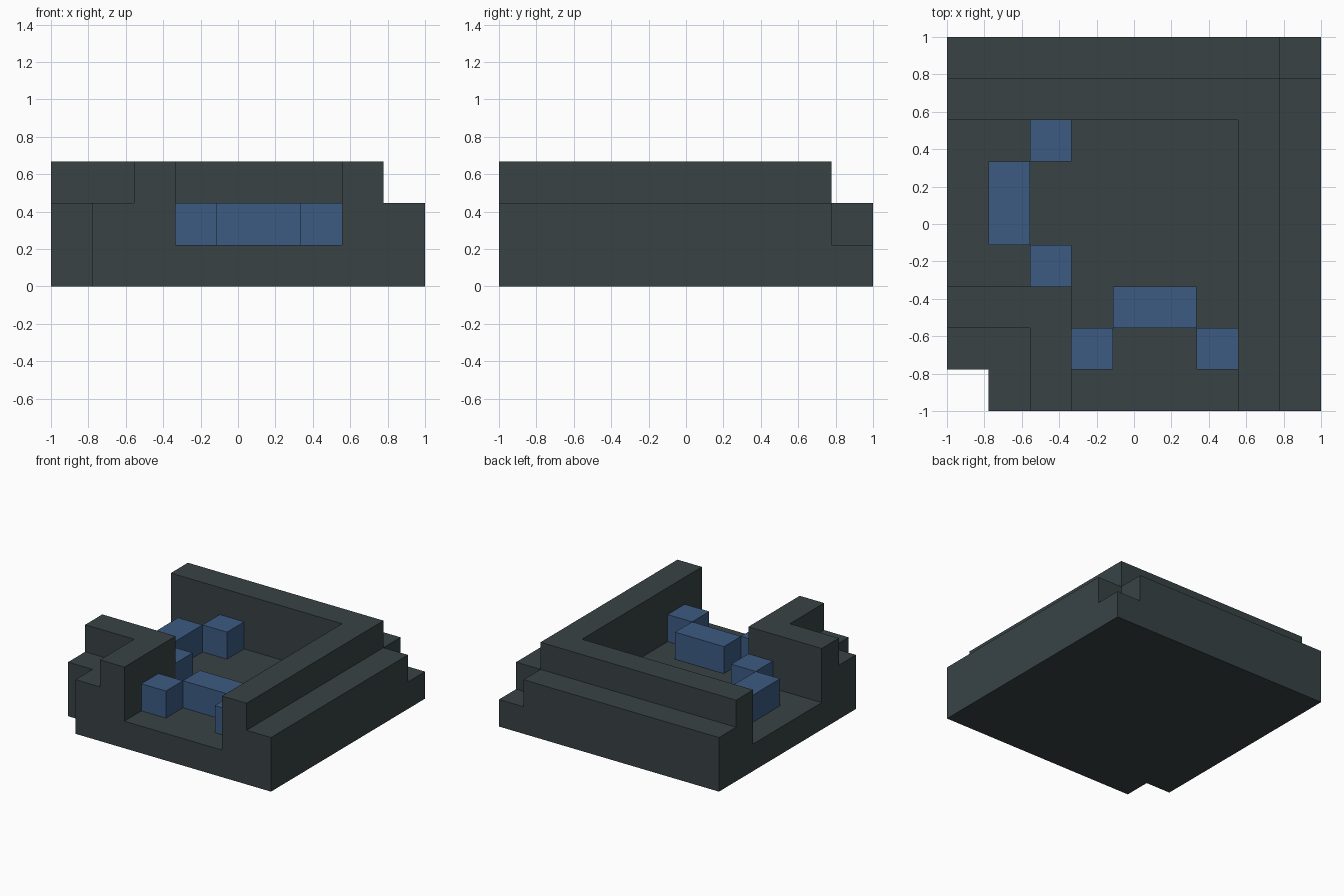
import bpy, bmesh
from math import radians

if "Cube" in bpy.data.objects:
    bpy.data.objects.remove(bpy.data.objects["Cube"])

N = 9                 # cells along each side
S = 2 / N             # cell size


def material(name, rgb):
    m = bpy.data.materials.new(name)
    m.diffuse_color = (*rgb, 1)
    m.use_nodes = True
    m.node_tree.nodes["Principled BSDF"].inputs["Base Color"].default_value = m.diffuse_color
    return m


slate = material("dark slate", (0.040, 0.055, 0.060))
blue = material("muted blue", (0.046, 0.105, 0.225))


def stepped_solid(name, areas, mat):
    """Closed solid from cell areas (x0, x1, y0, y1, bottom, top), merged into one skin."""
    cells = {(x, y, z) for x0, x1, y0, y1, z0, z1 in areas
             for x in range(x0, x1) for y in range(y0, y1) for z in range(z0, z1)}
    bm = bmesh.new()
    verts = {}

    def vert(p):
        if p not in verts:
            verts[p] = bm.verts.new((p[0] * S - 1, p[1] * S - 1, p[2] * S))
        return verts[p]

    for c in cells:
        for axis in range(3):
            for side in (0, 1):
                n = list(c)
                n[axis] += 2 * side - 1
                if tuple(n) in cells:
                    continue
                u, v = (axis + 1) % 3, (axis + 2) % 3
                quad = []
                for du, dv in ((0, 0), (1, 0), (1, 1), (0, 1)):
                    p = list(c)
                    p[axis] += side
                    p[u] += du
                    p[v] += dv
                    quad.append(vert(tuple(p)))
                bm.faces.new(quad if side else quad[::-1])
    # Join coplanar squares into clean flat faces
    bmesh.ops.dissolve_limit(bm, angle_limit=radians(1), verts=bm.verts[:], edges=bm.edges[:])
    me = bpy.data.meshes.new(name)
    bm.to_mesh(me)
    bm.free()
    me.materials.append(mat)
    ob = bpy.data.objects.new(name, me)
    bpy.context.collection.objects.link(ob)
    return ob


# Stepped tray: floor, right and back walls with outer ledges, front left corner
stepped_solid("stepped_tray", [
    (1, 9, 0, 9, 0, 1), (0, 1, 1, 9, 0, 1),      # floor slab, front left cell cut away
    (7, 8, 0, 8, 1, 3), (0, 7, 7, 8, 1, 3),      # tall right and back walls
    (8, 9, 0, 8, 1, 2), (0, 8, 8, 9, 1, 2),      # outer ledges, low back right corner
    (2, 3, 0, 3, 1, 3), (0, 2, 2, 3, 1, 3),      # tall corner wall
    (1, 2, 0, 2, 1, 2), (0, 1, 1, 2, 1, 2),      # corner ledge
], slate)

# Two arches of blue blocks on the floor, mirrored across the diagonal
front_arch = [("near", 3, 4, 1, 2), ("middle", 4, 6, 2, 3), ("far", 6, 7, 1, 2)]
for part, x0, x1, y0, y1 in front_arch:
    stepped_solid(f"front_block_{part}", [(x0, x1, y0, y1, 1, 2)], blue)
side_arch = [("near", 2, 3, 3, 4), ("middle", 1, 2, 4, 6), ("far", 2, 3, 6, 7)]
for part, x0, x1, y0, y1 in side_arch:
    stepped_solid(f"side_block_{part}", [(x0, x1, y0, y1, 1, 2)], blue)
